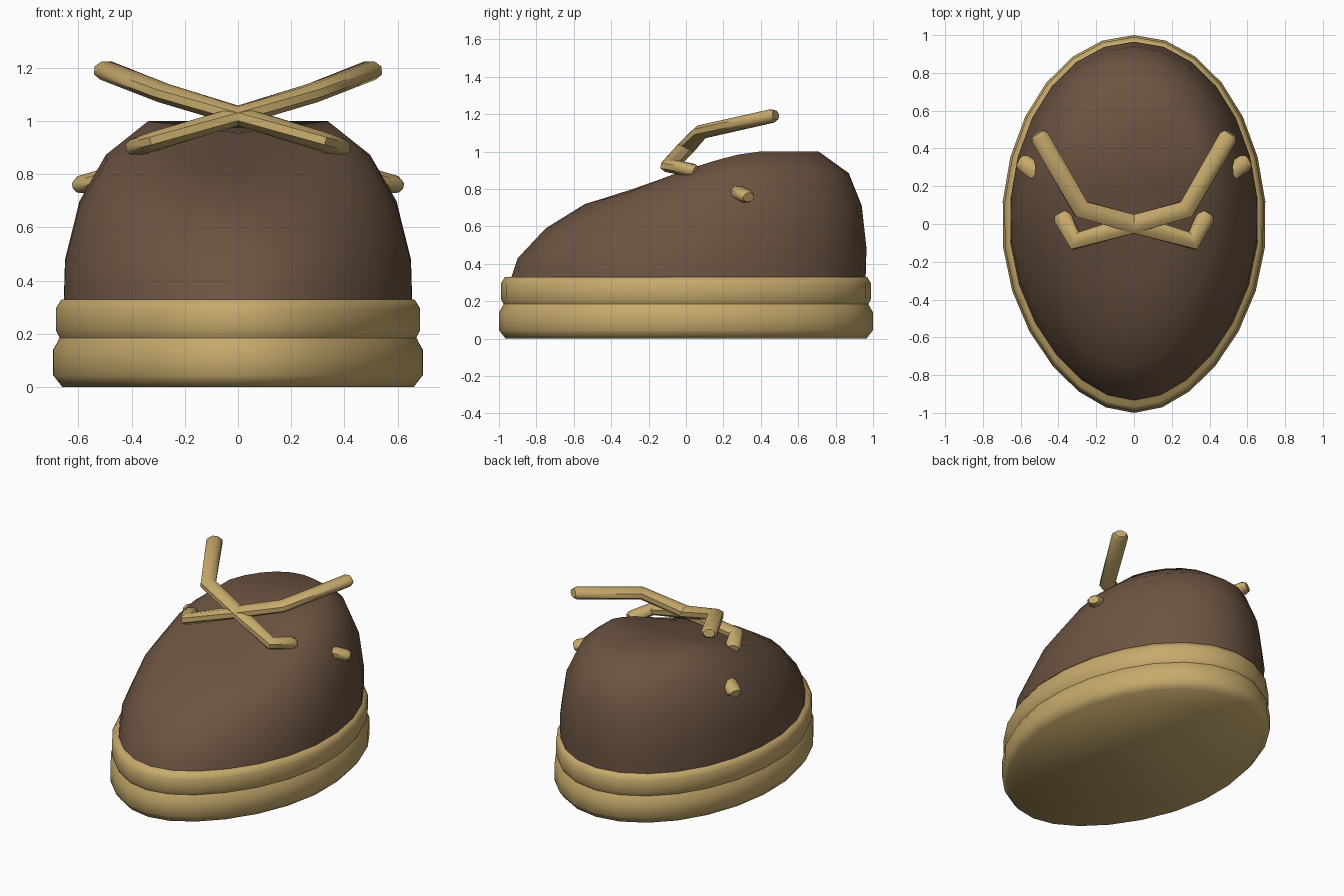
import bpy
import math
from mathutils import Vector

cube = bpy.data.objects.get("Cube")
if cube:
    bpy.data.objects.remove(cube, do_unlink=True)

SIDES = 26


def material(name, rgb):
    m = bpy.data.materials.new(name)
    m.use_nodes = True
    m.diffuse_color = (*rgb, 1)
    m.node_tree.nodes["Principled BSDF"].inputs["Base Color"].default_value = (*rgb, 1)
    return m


brown = material("dark brown leather", (0.15, 0.088, 0.054))
tan = material("tan trim", (0.57, 0.40, 0.15))


def loft(name, rings, mat, pole=None, angle=60):
    """Skin a stack of equal rings; the top closes on a pole or a flat cap."""
    n = len(rings[0])
    verts = [v for ring in rings for v in ring]
    faces = [tuple(reversed(range(n)))]
    for r in range(len(rings) - 1):
        for i in range(n):
            a, b = r * n + i, r * n + (i + 1) % n
            faces.append((a, b, b + n, a + n))
    last = (len(rings) - 1) * n
    if pole:
        verts.append(pole)
        faces += [(last + i, last + (i + 1) % n, len(verts) - 1) for i in range(n)]
    else:
        faces.append(tuple(range(last, last + n)))
    mesh = bpy.data.meshes.new(name)
    mesh.from_pydata(verts, [], faces)
    mesh.materials.append(mat)
    obj = bpy.data.objects.new(name, mesh)
    bpy.context.collection.objects.link(obj)
    bpy.ops.object.select_all(action="DESELECT")
    bpy.context.view_layer.objects.active = obj
    obj.select_set(True)
    bpy.ops.object.shade_smooth_by_angle(angle=math.radians(angle))
    return obj


def egg(half_x, front, back, height):
    """Oval outline, slightly narrower at the toe; height is a function of y."""
    ring = []
    for i in range(SIDES):
        t = math.pi / 2 + math.tau * i / SIDES
        s = math.sin(t)
        x = half_x * math.cos(t) * (1 - (0.12 * s * s if s < 0 else 0))
        y = (front + back) / 2 + (back - front) / 2 * s
        ring.append((x, y, height(y)))
    return ring


# Two stacked sole layers with bevelled rims
def sole_layer(name, profile):
    rings = [egg(r, -r - 0.3, r + 0.3, lambda y, z=z: z) for r, z in profile]
    loft(name, rings, tan)


sole_layer("lower_sole", [(0.665, 0), (0.70, 0.045), (0.70, 0.14), (0.675, 0.185)])
sole_layer("upper_sole", [(0.675, 0.185), (0.69, 0.215), (0.69, 0.295), (0.668, 0.33)])


# Upper: rings level at the heel and dropping towards the toe
def upper_ring(half_x, front, back, z_front, z_back):
    def height(y):
        f = max(0, (0.37 - y) / (0.37 - front))
        return z_back - (z_back - z_front) * f ** 1.3
    return egg(half_x, front, back, height)


upper = [
    upper_ring(0.66, -0.94, 0.96, 0.31, 0.31),
    upper_ring(0.655, -0.90, 0.965, 0.43, 0.485),
    upper_ring(0.60, -0.75, 0.94, 0.59, 0.71),
    upper_ring(0.50, -0.54, 0.87, 0.72, 0.885),
    upper_ring(0.36, -0.27, 0.71, 0.80, 1.0),
]
loft("shoe_upper", upper, brown, pole=(0, 0.25, 0.955), angle=80)


# Flattened strap swept along a path, with slightly tapered ends
def strap(name, path, wide=0.053, thick=0.038):
    pts = [Vector(p) for p in path]
    first, end = pts[0], pts[-1]
    d0, d1 = (pts[1] - first).normalized(), (end - pts[-2]).normalized()
    stations = [(first, d0, 0.7), (first + d0 * 0.025, d0, 1)]
    for a, b, c in zip(pts, pts[1:], pts[2:]):
        stations.append((b, ((b - a).normalized() + (c - b).normalized()).normalized(), 1))
    stations += [(end - d1 * 0.025, d1, 1), (end, d1, 0.7)]
    rings = []
    for p, d, scale in stations:
        side = d.cross(Vector((0, 0, 1))).normalized()
        up = side.cross(d)
        rings.append([tuple(p + side * (math.cos(a) * wide * scale)
                            + up * (math.sin(a) * thick * scale))
                      for a in (math.tau * (k + 0.5) / 8 for k in range(8))])
    # Ring order runs clockwise about the path, so flip it to face outwards
    loft(name, [r[::-1] for r in rings] if is_inward(rings) else rings, tan, angle=50)


def is_inward(rings):
    a, b, c = (Vector(rings[0][k]) for k in (0, 2, 4))
    travel = Vector(rings[1][0]) - Vector(rings[0][0])
    return (b - a).cross(c - b).dot(travel) < 0


# Crossed laces and the lace ends poking out at the sides
for word, m in (("left", 1), ("right", -1)):
    lace = [(0.51, 0.48, 1.195), (0.28, 0.08, 1.105), (0, 0, 1.02),
            (-0.31, -0.09, 0.925), (-0.39, 0.055, 0.895)]
    strap(word + "_lace", [(m * x, y, z) for x, y, z in lace])
    nub = [(0.45, 0.24, 0.80), (0.52, 0.28, 0.78), (0.605, 0.335, 0.755)]
    strap(word + "_lace_nub", [(m * x, y, z) for x, y, z in nub], 0.05, 0.036)
